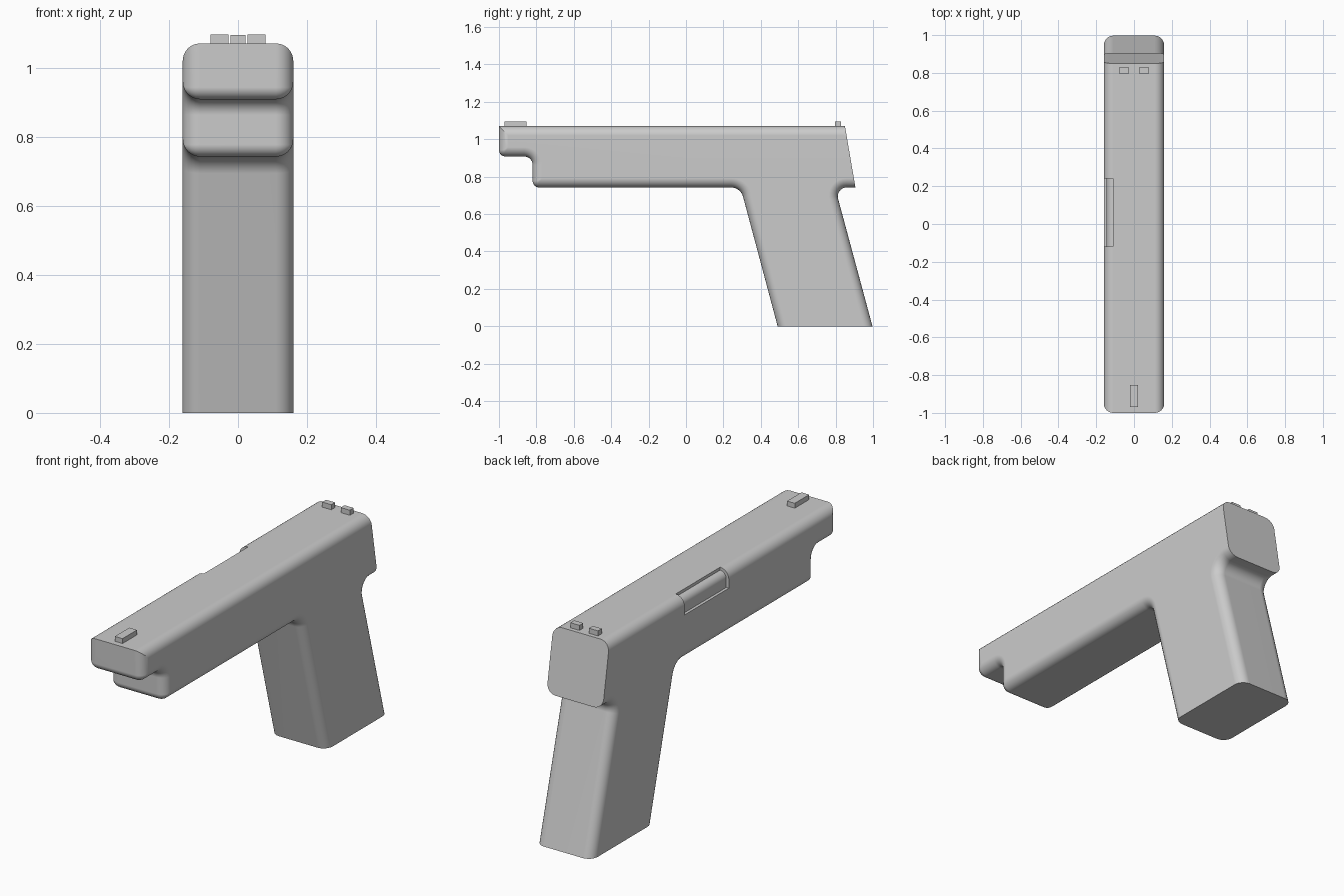
import bpy, bmesh, math
from mathutils import Vector

if "Cube" in bpy.data.objects:
    bpy.data.objects.remove(bpy.data.objects["Cube"])

HALF, R = 0.16, 0.05          # half width and edge rounding

# Side outline: y, z, fillet radius, does the edge to the next corner get rounded
OUTLINE = [(-1, 1.07, 0, 1), (-1, 0.908, 0.035, 1), (-0.82, 0.908, 0.045, 1),
           (-0.82, 0.742, 0.035, 1), (0.292, 0.742, 0.065, 1), (0.49, 0, 0, 0),
           (0.997, 0, 0, 1), (0.797, 0.742, 0.047, 1), (0.906, 0.742, 0, 0),
           (0.85, 1.07, 0, 1)]


def inset_outline(d, steps=8):
    """Outline moved inward by d on its rounded edges, with filleted corners."""
    n = len(OUTLINE)
    pts = [Vector(c[:2]) for c in OUTLINE]
    dirs = [(pts[(i + 1) % n] - pts[i]).normalized() for i in range(n)]
    bases = [pts[i] + Vector((-dirs[i].y, dirs[i].x)) * d * OUTLINE[i][3] for i in range(n)]
    result = []
    for i in range(n):
        a, b = dirs[i - 1], dirs[i]
        turn = a.cross(b)
        corner = bases[i - 1] + a * ((bases[i] - bases[i - 1]).cross(b) / turn)
        r = OUTLINE[i][2]
        if r == 0:
            result.append(corner)
            continue
        r = max(r - d, 0.004) if turn > 0 else r + d
        angle = math.atan2(turn, a.dot(b))
        start = corner - a * r * math.tan(abs(angle) / 2)
        side = Vector((-a.y, a.x)) * math.copysign(1, turn)
        centre = start + side * r
        for k in range(steps + 1):
            t = abs(angle) * k / steps
            result.append(centre - side * r * math.cos(t) + a * r * math.sin(t))
    return result


def loft(name, rings):
    """Skin a stack of equal-length point rings and close both ends."""
    bm = bmesh.new()
    loops = [[bm.verts.new(p) for p in ring] for ring in rings]
    for lo, hi in zip(loops, loops[1:]):
        for i in range(len(lo)):
            j = (i + 1) % len(lo)
            bm.faces.new((lo[i], lo[j], hi[j], hi[i]))
    bm.faces.new(loops[0])
    bm.faces.new(loops[-1])
    bmesh.ops.recalc_face_normals(bm, faces=bm.faces)
    mesh = bpy.data.meshes.new(name)
    bm.to_mesh(mesh)
    bm.free()
    obj = bpy.data.objects.new(name, mesh)
    bpy.context.collection.objects.link(obj)
    return obj


# Body: slide, frame and grip in one rounded solid
arc = [math.pi / 2 * k / 6 for k in range(7)]
layers = [(HALF - R + R * math.sin(a), R * (1 - math.cos(a))) for a in arc]
layers = [(-x, d) for x, d in reversed(layers)] + layers
body = loft("body", [[(x, p.x, p.y) for p in inset_outline(d)] for x, d in layers])

# Side port: shallow recess over the upper left edge, with a rounded floor
floor = [(-0.11 - 0.035 * math.sin(a), 1.02 + 0.035 * math.cos(a)) for a in arc]
section = [(-0.11, 1.1)] + floor + [(-0.145, 0.975), (-0.2, 0.975), (-0.2, 1.1)]
cutter = loft("port_cutter", [[(x, y, z) for x, z in section] for y in (-0.12, 0.24)])
cutter.hide_render = True
cut = body.modifiers.new("port", 'BOOLEAN')
cut.operation = 'DIFFERENCE'
cut.solver = 'EXACT'
cut.object = cutter
bpy.context.view_layer.objects.active = body
body.select_set(True)
bpy.ops.object.modifier_apply(modifier=cut.name)
bpy.data.objects.remove(cutter)
bpy.ops.object.shade_smooth_by_angle(angle=math.radians(30))
body.modifiers.new("flat_sides", 'WEIGHTED_NORMAL').keep_sharp = True


# Sights
def block(name, x0, x1, y0, y1, z0, z1):
    return loft(name, [[(x0, y0, z), (x1, y0, z), (x1, y1, z), (x0, y1, z)] for z in (z0, z1)])


block("front_sight", -0.022, 0.022, -0.97, -0.853, 1.06, 1.095)
for side, x in (("left", -0.053), ("right", 0.053)):
    block("rear_sight_" + side, x - 0.026, x + 0.026, 0.797, 0.828, 1.06, 1.096)
